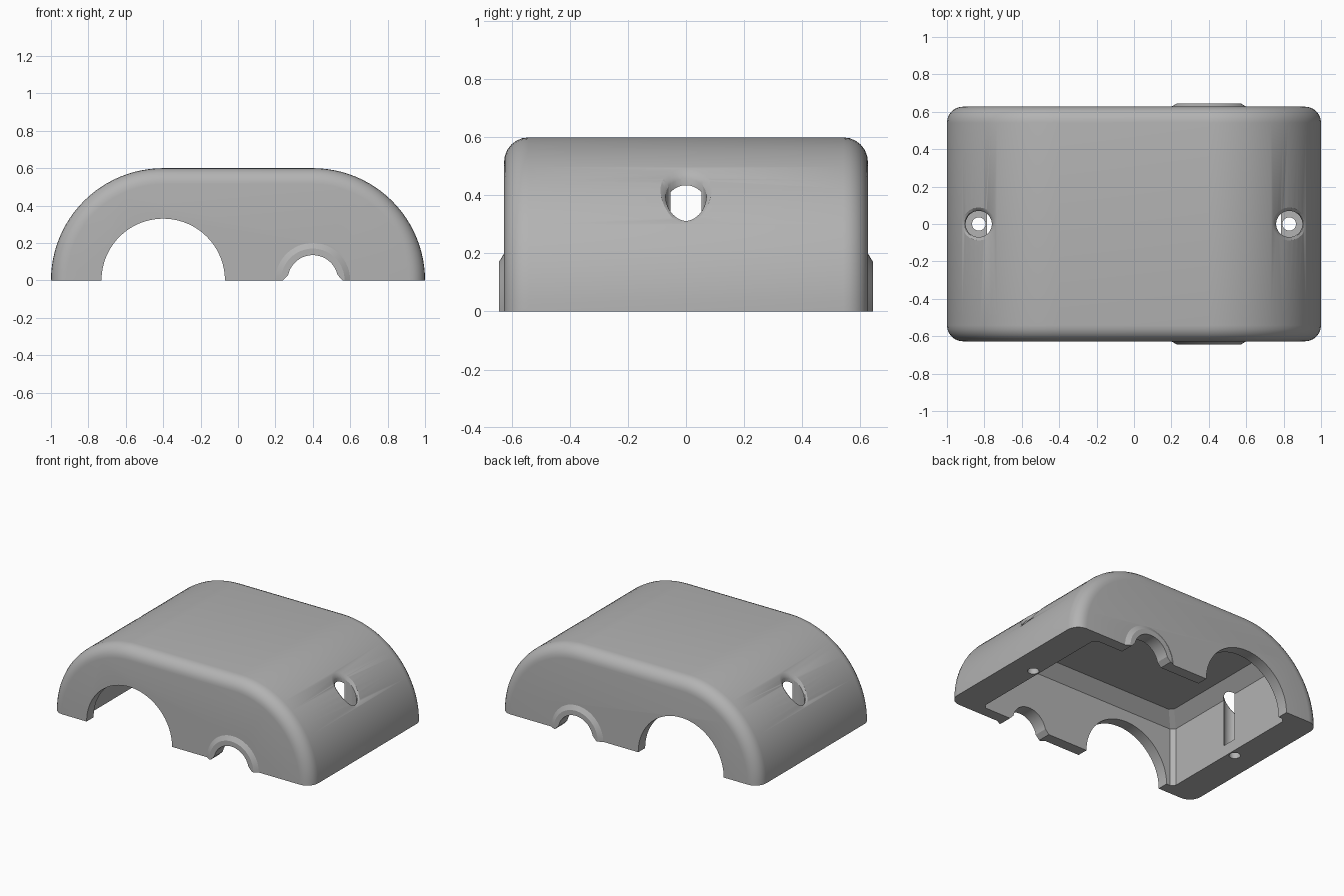
import bpy, bmesh
from math import sin, cos, pi, sqrt

cube = bpy.data.objects.get("Cube")
if cube:
    bpy.data.objects.remove(cube, do_unlink=True)

grey = bpy.data.materials.new("plain_grey")
grey.use_nodes = True
colour = (0.45, 0.45, 0.45, 1)
grey.diffuse_color = colour
grey.node_tree.nodes["Principled BSDF"].inputs["Base Color"].default_value = colour

RADIUS, CENTRE = 0.6, 0.4


def loft(name, rings):
    """Skin a closed solid through rings with equal point counts."""
    bm = bmesh.new()
    loops = [[bm.verts.new(p) for p in ring] for ring in rings]
    n = len(loops[0])
    for a, b in zip(loops, loops[1:]):
        for i in range(n):
            j = (i + 1) % n
            bm.faces.new((a[i], a[j], b[j], b[i]))
    bm.faces.new(loops[0])
    bm.faces.new(loops[-1])
    bmesh.ops.recalc_face_normals(bm, faces=bm.faces)
    mesh = bpy.data.meshes.new(name)
    bm.to_mesh(mesh)
    bm.free()
    mesh.materials.append(grey)
    obj = bpy.data.objects.new(name, mesh)
    bpy.context.collection.objects.link(obj)
    return obj


def arc(cx, r, a, b, steps):
    angles = [a + (b - a) * i / steps for i in range(steps + 1)]
    return [(cx + r * cos(t), r * sin(t)) for t in angles]


def at_y(profile, y):
    return [(x, y, z) for x, z in profile]


def circle(cx, r, z, n=48):
    return [(cx + r * cos(2 * pi * i / n), r * sin(2 * pi * i / n), z) for i in range(n)]


def combine(target, other, operation):
    mod = target.modifiers.new(operation.lower(), "BOOLEAN")
    mod.operation = operation
    mod.solver = "EXACT"
    mod.object = other
    other.hide_render = True
    bpy.context.view_layer.objects.active = target
    bpy.ops.object.modifier_apply(modifier=mod.name)
    bpy.data.objects.remove(other, do_unlink=True)


# Outer shell: rounded housing with softened front and back rims
def shell_profile(inset):
    r = RADIUS - inset
    return arc(CENTRE, r, 0, pi / 2, 24) + arc(-CENTRE, r, pi / 2, pi, 24)


half_depth, fillet, steps = 0.627, 0.085, 6
edge = [(half_depth - fillet * (1 - sin(t)), fillet * (1 - cos(t)))
        for t in [i * pi / 2 / steps for i in range(steps + 1)]]
rings = [(-y, d) for y, d in reversed(edge)] + edge
cover = loft("gear_cover", [at_y(shell_profile(d), y) for y, d in rings])

# Flared collars around the small shaft opening
for side in (-1, 1):
    levels = [(0.58, 0.2), (0.627, 0.2), (0.645, 0.17)]
    collar = loft("shaft_collar", [at_y(arc(CENTRE, r, 0, pi, 32), side * y) for y, r in levels])
    combine(cover, collar, "UNION")


# Inner cavity with chamfered corners and ceiling
def cavity_ring(w, d, z, c=0.025):
    quarter = [(w, d - c), (w - c, d)]
    half = quarter + [(-x, y) for x, y in reversed(quarter)]
    return [(x, y, z) for x, y in half + [(-x, -y) for x, y in half]]


cavity = loft("cavity_cutter", [cavity_ring(0.785, 0.55, -0.2),
                                cavity_ring(0.785, 0.55, 0.41),
                                cavity_ring(0.705, 0.47, 0.49)])
combine(cover, cavity, "DIFFERENCE")

# Large and small shaft openings through both walls
large = arc(-CENTRE, 0.33, 0, pi, 48) + [(-0.73, -0.1), (-0.07, -0.1)]
small = arc(CENTRE, 0.135, 0.22, pi - 0.22, 32) + [(0.24, 0), (0.24, -0.1), (0.56, -0.1), (0.56, 0)]
for profile in (large, small):
    cutter = loft("shaft_cutter", [at_y(profile, -1), at_y(profile, 1)])
    combine(cover, cutter, "DIFFERENCE")


# Screw holes: through bore, counterbore and softened lip
def lip_ring(side, r, offset):
    points = []
    for x, y, _ in circle(0.83, r, 0):
        z = sqrt(RADIUS ** 2 - (x - CENTRE) ** 2) + offset
        points.append((side * x, y, z))
    return points


for side in (-1, 1):
    x = side * 0.83
    cutters = [
        [circle(x, 0.07, 0.08), circle(x, 0.07, 1)],
        [lip_ring(side, 0.063, -0.035), lip_ring(side, 0.075, -0.012),
         lip_ring(side, 0.095, 0.006), lip_ring(side, 0.095, 0.1)],
        [circle(x, 0.036, -0.2), circle(x, 0.036, 0.2)],
    ]
    for rings in cutters:
        combine(cover, loft("screw_cutter", rings), "DIFFERENCE")

# Smooth the curves and keep the machined edges crisp
bpy.ops.object.select_all(action="DESELECT")
cover.select_set(True)
bpy.context.view_layer.objects.active = cover
bpy.ops.object.shade_smooth_by_angle(angle=0.5)
